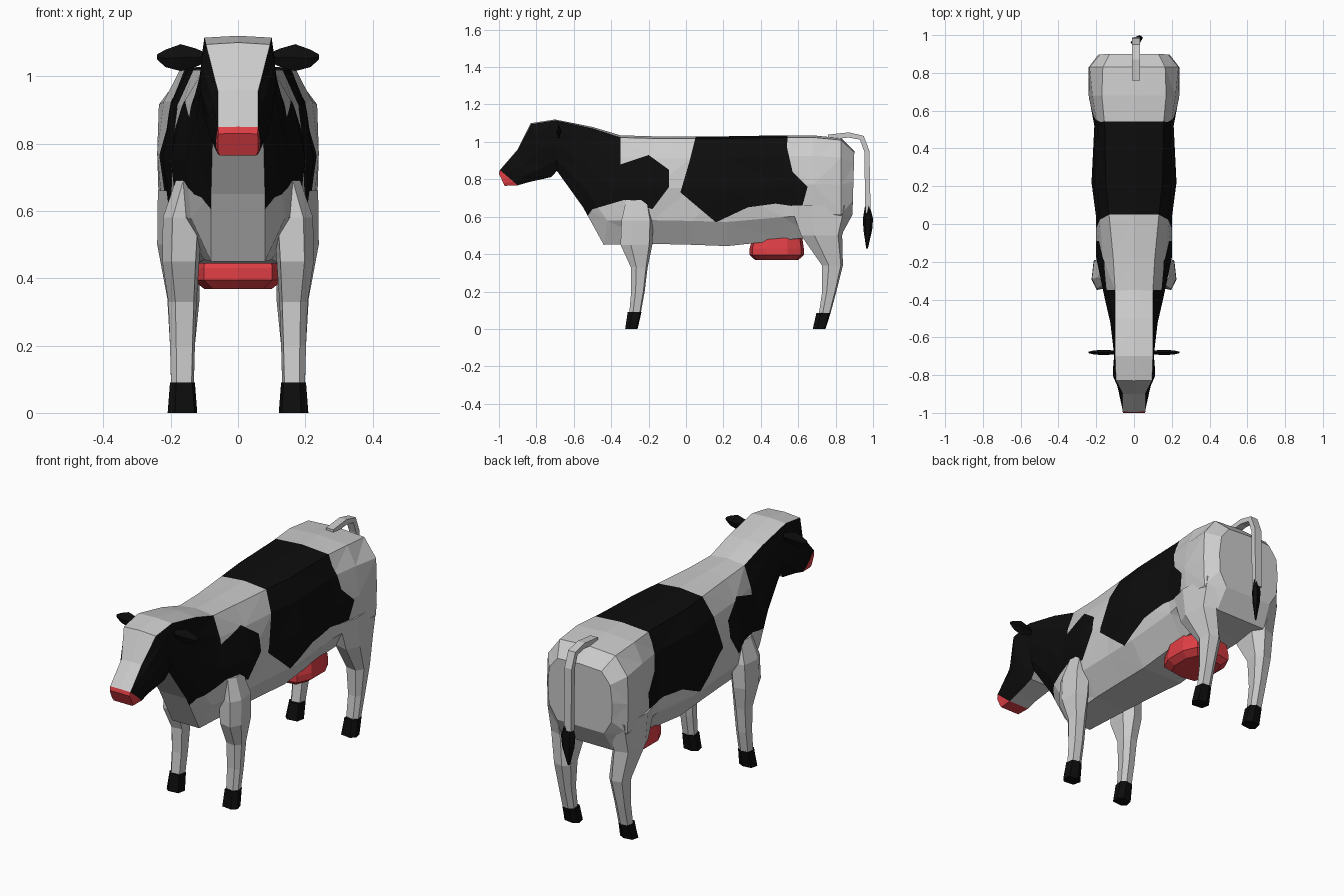
import bpy, bmesh, math
from mathutils import Vector

if "Cube" in bpy.data.objects:
    bpy.data.objects.remove(bpy.data.objects["Cube"])


def material(name, rgb):
    m = bpy.data.materials.new(name)
    m.diffuse_color = (*rgb, 1)
    m.use_nodes = True
    m.node_tree.nodes["Principled BSDF"].inputs["Base Color"].default_value = m.diffuse_color
    return m


WHITE = material("white_hide", (0.8, 0.8, 0.8))
BLACK = material("black_hide", (0.004, 0.004, 0.004))
RED = material("red_skin", (0.75, 0.05, 0.06))


def loft(bm, rings):
    """Skin closed rings of equal length; returns faces per band and the caps."""
    vs = [[bm.verts.new(p) for p in r] for r in rings]
    n = len(vs[0])
    bands = [[bm.faces.new((a[i], a[(i + 1) % n], b[(i + 1) % n], b[i]))
              for i in range(n)] for a, b in zip(vs, vs[1:])]
    caps = [bm.faces.new(vs[0]), bm.faces.new(vs[-1])]
    return bands, caps


def finish(bm, name, *mats):
    bmesh.ops.recalc_face_normals(bm, faces=bm.faces)
    me = bpy.data.meshes.new(name)
    bm.to_mesh(me)
    bm.free()
    for m in mats:
        me.materials.append(m)
    ob = bpy.data.objects.new(name, me)
    bpy.context.collection.objects.link(ob)
    return ob


def part(name, rings, mat):
    bm = bmesh.new()
    loft(bm, rings)
    return finish(bm, name, mat)


def inside(y, z, poly):
    hit = False
    for (y0, z0), (y1, z1) in zip(poly, poly[1:] + poly[:1]):
        if (z0 > z) != (z1 > z) and y < y0 + (z - z0) * (y1 - y0) / (z1 - z0):
            hit = not hit
    return hit


# Body, neck and head: top (y, z), bottom (y, z), half-widths from top to bottom
SECTIONS = [
    ((-1.00, .83), (-.97, .765), (.058, .06, .06, .06, .055)),
    ((-.995, .85), (-.90, .768), (.06, .062, .065, .065, .06)),
    ((-.90, .96), (-.84, .785), (.06, .075, .085, .085, .06)),
    ((-.83, 1.10), (-.72, .812), (.095, .11, .112, .10, .07)),
    ((-.70, 1.12), (-.69, .845), (.10, .105, .105, .095, .075)),
    ((-.50, 1.08), (-.55, .65), (.10, .115, .125, .115, .08)),
    ((-.35, 1.035), (-.44, .45), (.10, .135, .155, .14, .08)),
    ((-.18, 1.03), (-.18, .455), (.11, .165, .20, .18, .10)),
    ((.03, 1.03), (.03, .45), (.13, .18, .20, .19, .11)),
    ((.22, 1.03), (.22, .443), (.15, .20, .225, .20, .12)),
    ((.52, 1.035), (.52, .475), (.155, .195, .21, .20, .12)),
    ((.68, 1.035), (.68, .49), (.17, .22, .24, .225, .13)),
    ((.83, 1.02), (.83, .50), (.165, .235, .24, .235, .15)),
    ((.90, .95), (.89, .61), (.13, .18, .19, .185, .14)),
]
DROP = (.02, .2, .48, .78, 1)
rings = []
for top, bottom, widths in SECTIONS:
    t, b = Vector((0, *top)), Vector((0, *bottom))
    half = [t.lerp(b, f) + Vector((w, 0, 0)) for f, w in zip(DROP, widths)]
    left = [Vector((-p.x, p.y, p.z)) for p in reversed(half)]
    rings.append([t] + half + [b] + left)

bm = bmesh.new()
bands, caps = loft(bm, rings)
for i, band in enumerate(bands):
    for j, f in enumerate(band):
        strip = j in (0, 5, 6, 11)          # along the spine and the underside
        f.material_index = 2 if i == 0 else 0 if strip and i < 7 else 1
caps[0].material_index = 2
bmesh.ops.triangulate(bm, faces=bm.faces)

# Hide patches: cut their side outlines into the skin, then colour the inside
PATCHES = [
    [(-1.1, 1.2), (-.35, 1.2), (-.35, .88), (-.2, .93), (-.09, .85), (-.09, .76),
     (-.18, .64), (-.33, .69), (-.5, .64), (-.6, .5), (-1.1, .5)],
    [(.05, 1.2), (.05, 1.02), (.02, .9), (-.03, .73), (.16, .57), (.33, .65),
     (.48, .67), (.62, .65), (.65, .76), (.57, .84), (.54, .97), (.55, 1.2)],
]
for poly in PATCHES:
    for (y0, z0), (y1, z1) in zip(poly, poly[1:] + poly[:1]):
        near = []
        for f in bm.faces:
            ys = [v.co.y for v in f.verts]
            zs = [v.co.z for v in f.verts]
            if (f.material_index == 1 and max(ys) >= min(y0, y1) and min(ys) <= max(y0, y1)
                    and max(zs) >= min(z0, z1) and min(zs) <= max(z0, z1)):
                near.append(f)
        geom = set(near)
        for f in near:
            geom.update(f.edges)
            geom.update(f.verts)
        if near:
            bmesh.ops.bisect_plane(bm, geom=list(geom), dist=1e-5, plane_co=(0, y0, z0),
                                   plane_no=(0, z1 - z0, y0 - y1))
for f in bm.faces:
    c = f.calc_center_median()
    if f.material_index == 1 and not any(inside(c.y, c.z, p) for p in PATCHES):
        f.material_index = 0
finish(bm, "body", WHITE, BLACK, RED)


def hexagon(side, z, y, x, hx, hy):
    return [(side * (x + hx * a), y + hy * b, z) for a, b in
            ((1, -.35), (.5, -1), (-.8, -.8), (-1, .5), (-.3, 1), (.8, .8))]


# Legs and hooves: z, y, x, half-width, half-depth
LEGS = {
    "front": ([(.69, -.26, .14, .045, .06), (.58, -.26, .165, .058, .085),
               (.45, -.265, .17, .055, .085), (.33, -.25, .165, .042, .045),
               (.2, -.257, .165, .037, .036), (.09, -.272, .165, .034, .031)],
              [(.09, -.275, .165, .037, .037), (0, -.292, .165, .044, .033)]),
    "hind": ([(.66, .72, .18, .058, .16), (.5, .725, .178, .062, .11),
              (.34, .783, .162, .048, .056), (.2, .766, .165, .037, .038),
              (.085, .742, .165, .034, .031)],
             [(.085, .735, .165, .037, .038), (0, .712, .165, .044, .034)]),
}
for side, label in ((1, "right"), (-1, "left")):
    for end, (leg, hoof) in LEGS.items():
        part(f"{end}_leg_{label}", [hexagon(side, *r) for r in leg], WHITE)
        part(f"{end}_hoof_{label}", [hexagon(side, *r) for r in hoof], BLACK)
    # Ear: x, z centre, half-height, half-thickness
    ear = [(.09, 1.055, .012, .008), (.125, 1.055, .027, .012), (.17, 1.055, .04, .014),
           (.215, 1.053, .026, .01), (.24, 1.057, .008, .004)]
    part(f"ear_{label}", [[(side * x, -.68 - t, z), (side * x, -.68, z + h),
                           (side * x, -.68 + t, z), (side * x, -.68, z - h)]
                          for x, z, h, t in ear], BLACK)


def slab(z, hx, y0, y1):
    return [(hx * a, y0 + (y1 - y0) * b, z) for a, b in
            ((0, 0), (.75, .05), (1, .3), (1, .7), (.75, .95), (0, 1),
             (-.75, .95), (-1, .7), (-1, .3), (-.75, .05))]


# Udder
part("udder", [slab(.50, .125, .36, .62), slab(.43, .135, .34, .63),
               slab(.395, .135, .34, .63), slab(.368, .10, .37, .60)], RED)

# Tail: path of (y, z) with pitch of each square section
TAIL = [(.76, 1.025, 90), (.87, 1.037, 85), (.94, 1.022, 45), (.967, .95, 8), (.973, .62, 0)]
tail = []
for y, z, pitch in TAIL:
    a = math.radians(pitch)
    n = Vector((0, math.cos(a), math.sin(a))) * .014
    c = Vector((.01, y, z))
    w = Vector((.021, 0, 0))
    tail.append([c + n + w, c + n - w, c - n - w, c - n + w])
part("tail", tail, WHITE)

# Tail tuft
tuft = [(.66, .014, .97), (.59, .03, .973), (.53, .026, .972), (.43, .005, .968)]
part("tail_tuft", [[(.015 + r * 1.1 * math.cos(i * math.pi / 3),
                     y + r * .9 * math.sin(math.pi / 6 + i * math.pi / 3), z) for i in range(6)]
                   for z, r, y in tuft], BLACK)
